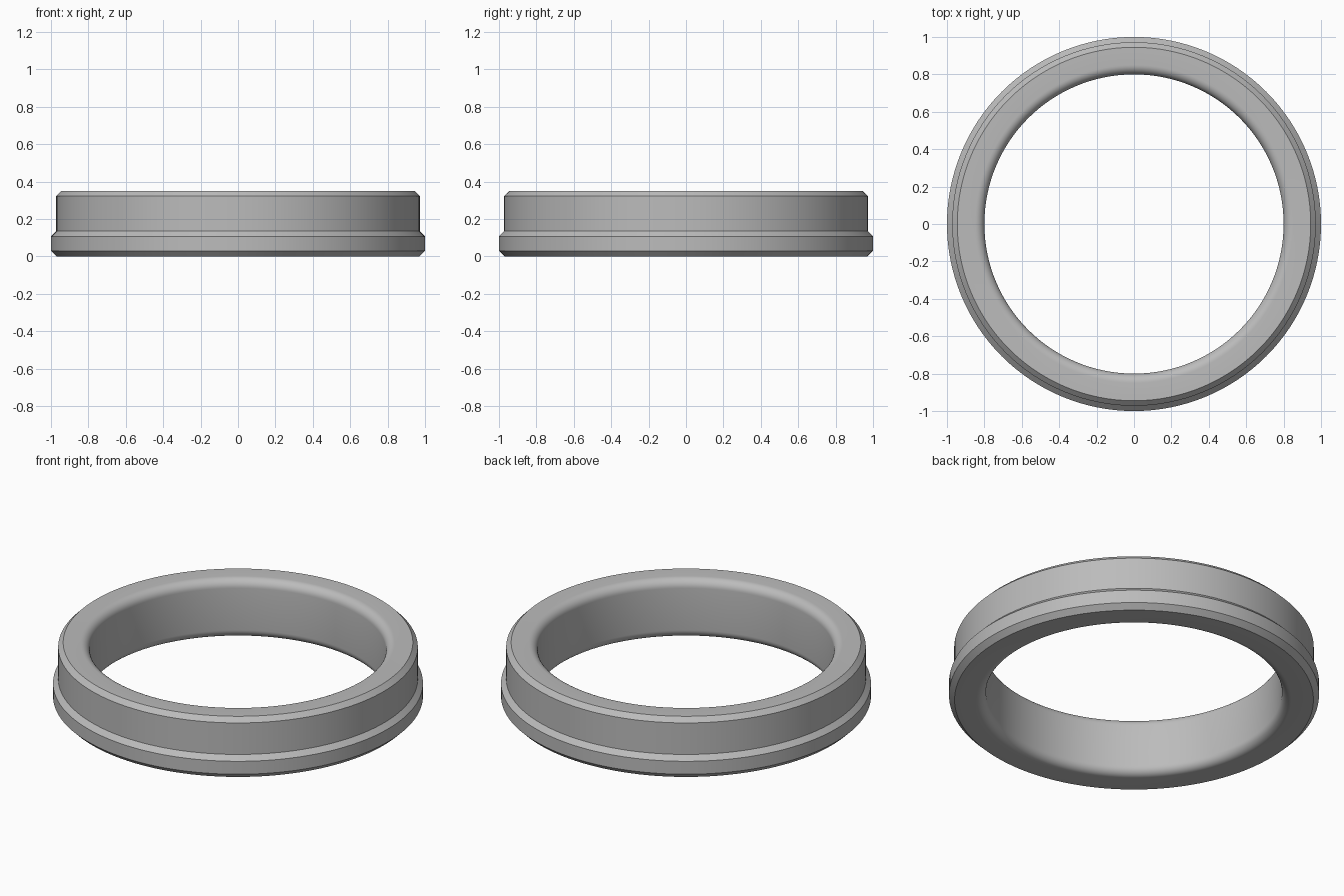
import bpy
import bmesh
import math
from mathutils import Matrix

cube = bpy.data.objects.get("Cube")
if cube:
    bpy.data.objects.remove(cube, do_unlink=True)

HEIGHT, BORE, FILLET = 0.35, 0.80, 0.05
SEGMENTS, STEPS = 128, 8

# Plain grey material
grey = bpy.data.materials.new("plain grey")
grey.use_nodes = True
colour = (0.5, 0.5, 0.5, 1.0)
grey.diffuse_color = colour
grey.node_tree.nodes["Principled BSDF"].inputs["Base Color"].default_value = colour

# Outer profile: chamfered flange, then chamfered upper wall
profile = [(0.97, 0), (1.0, 0.03), (1.0, 0.107), (0.972, 0.135),
           (0.972, 0.323), (0.945, HEIGHT)]


def fillet(centre_z, start):
    """Quarter round between a flat face and the bore."""
    for i in range(STEPS + 1):
        a = start + math.pi / 2 * i / STEPS
        profile.append((BORE + FILLET + FILLET * math.cos(a),
                        centre_z + FILLET * math.sin(a)))


# Rounded upper and lower edges of the bore
fillet(HEIGHT - FILLET, math.pi / 2)
fillet(FILLET, math.pi)

# Revolve the closed profile around z
bm = bmesh.new()
rings = []
for s in range(SEGMENTS):
    turn = Matrix.Rotation(math.tau * s / SEGMENTS, 3, "Z")
    rings.append([bm.verts.new(turn @ Matrix.Identity(3) @ bm_co)
                  for bm_co in (Matrix.Translation((r, 0, z)).translation
                                for r, z in profile)])
n = len(profile)
for s in range(SEGMENTS):
    a, b = rings[s], rings[(s + 1) % SEGMENTS]
    for i in range(n):
        j = (i + 1) % n
        bm.faces.new((a[i], b[i], b[j], a[j]))
bmesh.ops.recalc_face_normals(bm, faces=bm.faces)

mesh = bpy.data.meshes.new("flanged_ring")
bm.to_mesh(mesh)
bm.free()
mesh.materials.append(grey)
ring = bpy.data.objects.new("flanged_ring", mesh)
bpy.context.collection.objects.link(ring)

# Smooth curves, crisp chamfer edges
bpy.ops.object.select_all(action="DESELECT")
ring.select_set(True)
bpy.context.view_layer.objects.active = ring
bpy.ops.object.shade_smooth_by_angle(angle=math.radians(30))
